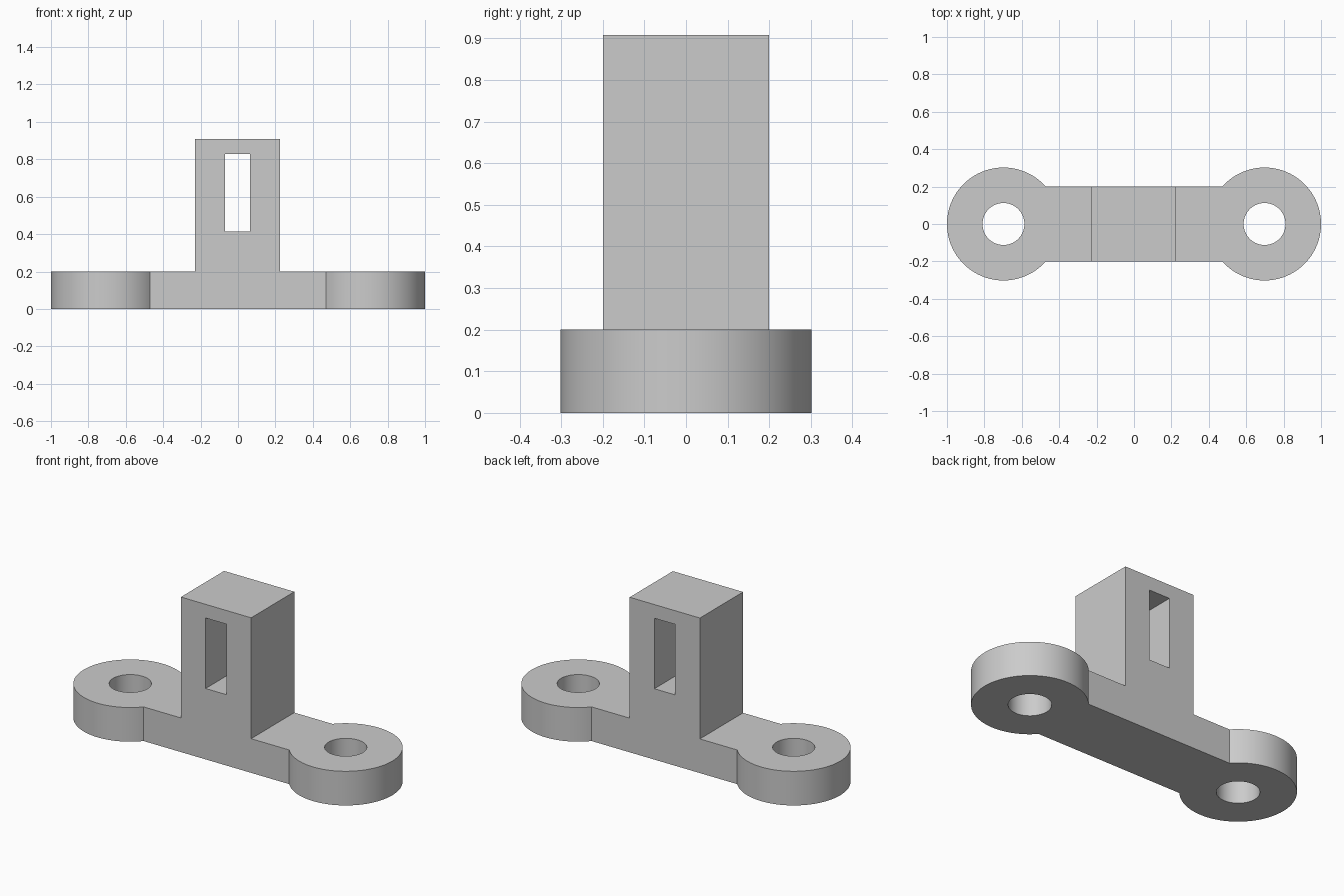
import bpy
import math

if "Cube" in bpy.data.objects:
    bpy.data.objects.remove(bpy.data.objects["Cube"], do_unlink=True)

EYE_X, EYE_R, HOLE_R = 0.698, 0.302, 0.112
BASE_H, TOP, HALF_Y = 0.2, 0.908, 0.2

grey = bpy.data.materials.new("plain_grey")
grey.use_nodes = True
colour = (0.6, 0.6, 0.6, 1)
grey.diffuse_color = colour
grey.node_tree.nodes["Principled BSDF"].inputs["Base Color"].default_value = colour


def box(name, x0, x1, half_y, z0, z1):
    bpy.ops.mesh.primitive_cube_add(size=1, location=((x0 + x1) / 2, 0, (z0 + z1) / 2))
    return finish(name, (x1 - x0, 2 * half_y, z1 - z0))


def disc(name, x, radius, z0, z1):
    bpy.ops.mesh.primitive_cylinder_add(vertices=96, radius=radius, depth=z1 - z0,
                                        location=(x, 0, (z0 + z1) / 2))
    return finish(name, (1, 1, 1))


def finish(name, scale):
    obj = bpy.context.object
    obj.name = name
    obj.scale = scale
    bpy.ops.object.transform_apply(location=True, rotation=True, scale=True)
    obj.data.materials.append(grey)
    return obj


def combine(target, tool, operation):
    mod = target.modifiers.new(operation.lower(), "BOOLEAN")
    mod.operation = operation
    mod.solver = "EXACT"
    mod.object = tool
    bpy.ops.object.select_all(action="DESELECT")
    bpy.context.view_layer.objects.active = target
    target.select_set(True)
    bpy.ops.object.modifier_apply(modifier=mod.name)
    bpy.data.objects.remove(tool, do_unlink=True)


# Flat bar with the upright block on its middle
bracket = box("mounting_bracket", -EYE_X, EYE_X, HALF_Y, 0, BASE_H)
combine(bracket, box("upright_block", -0.23, 0.225, HALF_Y, 0, TOP), "UNION")

# Round eyes at both ends, each with a bolt hole
for side in (-1, 1):
    combine(bracket, disc("end_eye", side * EYE_X, EYE_R, 0, BASE_H), "UNION")
for side in (-1, 1):
    combine(bracket, disc("bolt_hole", side * EYE_X, HOLE_R, -0.1, BASE_H + 0.1), "DIFFERENCE")

# Rectangular slot through the block from front to back
combine(bracket, box("slot", -0.07, 0.065, 0.4, 0.415, 0.828), "DIFFERENCE")

bpy.ops.object.select_all(action="DESELECT")
bracket.select_set(True)
bpy.context.view_layer.objects.active = bracket
bpy.ops.object.shade_smooth_by_angle(angle=math.radians(30))
